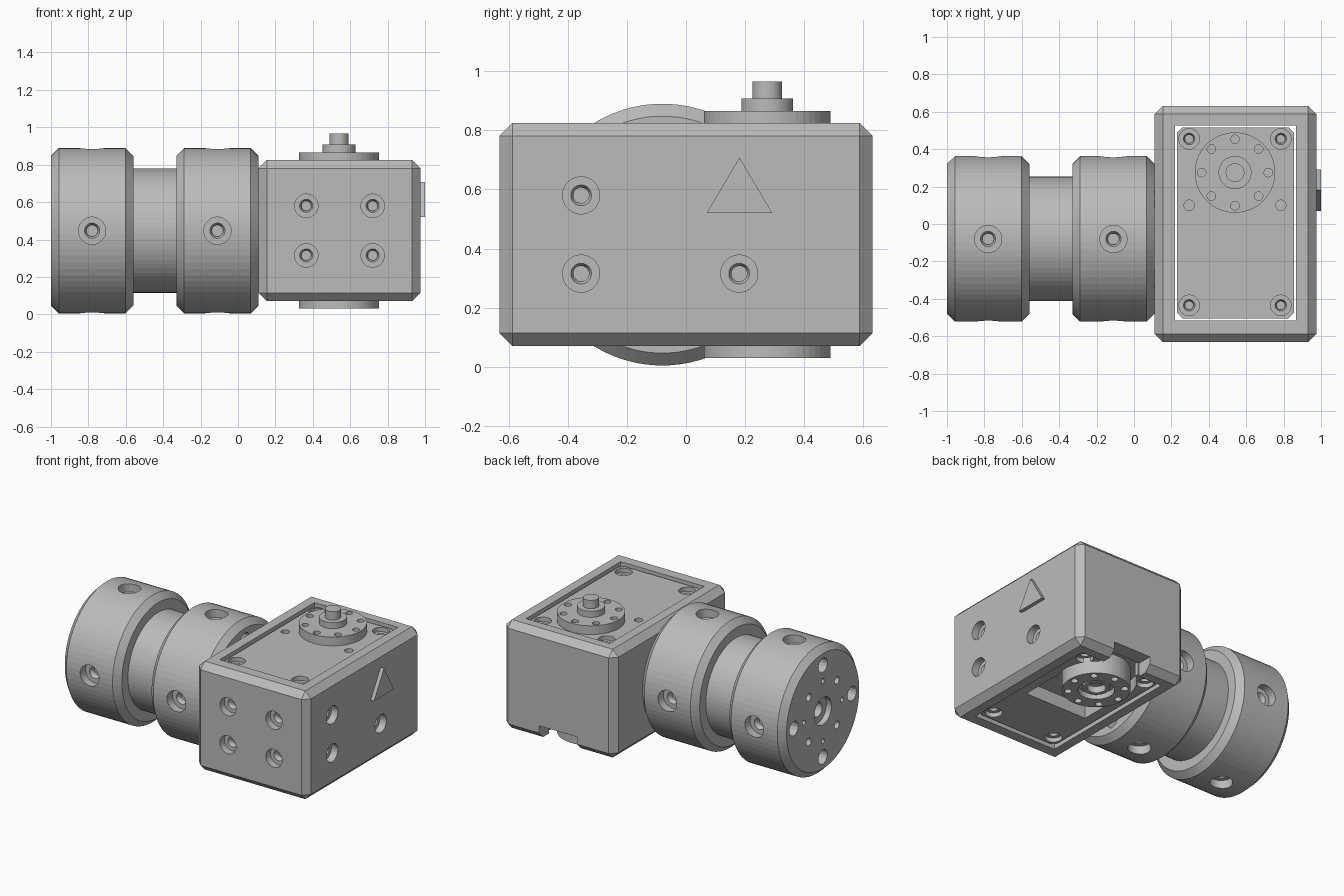
import bpy, bmesh, math
from mathutils import Vector, Matrix

if "Cube" in bpy.data.objects:
    bpy.data.objects.remove(bpy.data.objects["Cube"])

metal = bpy.data.materials.new("machined grey")
metal.use_nodes = True
metal.diffuse_color = (0.5, 0.5, 0.5, 1)
metal.node_tree.nodes["Principled BSDF"].inputs["Base Color"].default_value = (0.5, 0.5, 0.5, 1)


def lathe(bm, profile, origin, axis, segs=32):
    """Closed turned solid; profile is (radius, distance along axis)."""
    mat = Matrix.Translation(origin) @ Vector(axis).to_track_quat('Z', 'Y').to_matrix().to_4x4()
    rings = []
    for r, h in profile:
        angles = [math.tau * (i + 0.5) / segs for i in range(segs)]
        rings.append([bm.verts.new(mat @ Vector((r * math.cos(a), r * math.sin(a), h))) for a in angles])
    for a, b in zip(rings, rings[1:]):
        for i in range(segs):
            j = (i + 1) % segs
            bm.faces.new((a[i], a[j], b[j], b[i]))
    bm.faces.new(rings[0])
    bm.faces.new(rings[-1])


def box(bm, x, y, z):
    size = [b - a for a, b in (x, y, z)]
    mid = [(a + b) / 2 for a, b in (x, y, z)]
    return bmesh.ops.create_cube(bm, size=1, matrix=Matrix.Translation(mid) @ Matrix.Diagonal((*size, 1)))["verts"]


def finish(bm, name):
    bmesh.ops.recalc_face_normals(bm, faces=bm.faces)
    mesh = bpy.data.meshes.new(name)
    bm.to_mesh(mesh)
    bm.free()
    mesh.materials.append(metal)
    obj = bpy.data.objects.new(name, mesh)
    bpy.context.collection.objects.link(obj)
    return obj


def cut(obj, bm):
    """Subtract the solids in bm from obj and bake the result."""
    cutter = finish(bm, "cutter")
    mod = obj.modifiers.new("cut", 'BOOLEAN')
    mod.operation, mod.solver, mod.object = 'DIFFERENCE', 'EXACT', cutter
    bpy.context.view_layer.objects.active = obj
    bpy.ops.object.modifier_apply(modifier=mod.name)
    bpy.data.objects.remove(cutter)


def screw_hole(bm, origin, axis, r=0.063, depth=0.05, lead=0.05):
    """Stepped counterbore, axis pointing into the material."""
    lathe(bm, [(r, -lead), (r, depth), (r * 0.56, depth),
               (r * 0.42, depth + 0.02), (r * 0.42, depth + 0.04)], origin, axis, 24)


def drill(bm, origin, axis, r, depth):
    lathe(bm, [(r, -0.03), (r, depth)], origin, axis, 16)


def polar(radius, count, start=0):
    for i in range(count):
        a = start + math.tau * i / count
        yield radius * math.cos(a), radius * math.sin(a)


CY, CZ = -0.08, 0.447      # spool axis
DX, DY = 0.54, 0.275       # output disc centre

# Spool: two flanges joined by a neck
R, N, C = 0.443, 0.333, 0.042
bm = bmesh.new()
lathe(bm, [(R - C, -1), (R, -1 + C), (R, -0.56 - C), (R - C, -0.56), (N, -0.56),
           (N, -0.33), (R - C, -0.33), (R, -0.33 + C), (R, 0.11 - C), (R - C, 0.11)],
      (0, CY, CZ), (1, 0, 0), 72)
spool = finish(bm, "spool")

# Radial screw holes and end face holes in the spool
bm = bmesh.new()
for x in (-0.78, -0.11):
    for y, z in polar(1, 4):
        screw_hole(bm, (x, CY + y * R, CZ + z * R), (0, -y, -z), r=0.073, depth=0.06)
for x, d in ((-1, 1), (0.11, -1)):
    axis = (d, 0, 0)
    for y, z in polar(0.32, 4):
        drill(bm, (x, CY + y, CZ + z), axis, 0.05, 0.08)
    for y, z in polar(0.21, 4):
        drill(bm, (x, CY + y, CZ + z), axis, 0.017, 0.06)
    for y, z in polar(0.22, 4, math.pi / 4):
        drill(bm, (x, CY + y, CZ + z), axis, 0.026, 0.06)
    lathe(bm, [(0.095, -0.03), (0.095, 0.04), (0.05, 0.04), (0.05, 0.1)], (x, CY, CZ), axis)
cut(spool, bm)

# Chamfered housing, open from top to bottom
bm = bmesh.new()
box(bm, (0.11, 0.975), (-0.632, 0.632), (0.07, 0.825))
bmesh.ops.bevel(bm, geom=bm.edges[:], offset=0.044, segments=1, affect='EDGES')
housing = finish(bm, "housing")
bm = bmesh.new()
box(bm, (0.22, 0.865), (-0.515, 0.527), (-0.1, 1))
cut(housing, bm)

# Housing screw holes
bm = bmesh.new()
for z in (0.315, 0.58):
    for x in (0.365, 0.72):
        screw_hole(bm, (x, -0.632, z), (0, 1, 0))
for y, z in ((-0.355, 0.58), (-0.355, 0.315), (0.18, 0.315)):
    screw_hole(bm, (0.975, y, z), (-1, 0, 0))
cut(housing, bm)

# Cable notch in the back wall
bm = bmesh.new()
box(bm, (0.4, 0.69), (0.48, 0.75), (0, 0.165))
cut(housing, bm)

# Triangular marker on the left side
bm = bmesh.new()
base = bm.faces.new([bm.verts.new((0.97, y, z)) for y, z in ((0.07, 0.52), (0.292, 0.52), (0.181, 0.708))])
top = bmesh.ops.extrude_face_region(bm, geom=[base])["geom"]
bmesh.ops.translate(bm, vec=(0.03, 0, 0), verts=[v for v in top if isinstance(v, bmesh.types.BMVert)])
if not base.is_valid or len(bm.faces) < 5:
    bm.faces.new([v for v in bm.verts if v.co.x < 0.98])
finish(bm, "triangle_marker")

# Actuator body inside the housing
bm = bmesh.new()
box(bm, (0.23, 0.855), (-0.505, 0.517), (0.09, 0.805))
upright = [e for e in bm.edges if abs(e.verts[0].co.z - e.verts[1].co.z) > 0.1]
bmesh.ops.bevel(bm, geom=upright, offset=0.03, segments=1, affect='EDGES')
body = finish(bm, "actuator_body")

# Underside pocket around the lower disc, with a cable channel
bm = bmesh.new()
lathe(bm, [(0.255, 0), (0.255, 0.18)], (DX, DY, 0), (0, 0, 1), 48)
cut(body, bm)
for xs, ys in (((0.4, 0.69), (0.3, 0.6)), ((0.3, 0.78), (-0.12, 0.16))):
    bm = bmesh.new()
    box(bm, xs, ys, (0, 0.18))
    cut(body, bm)

# Body screw holes
bm = bmesh.new()
for x in (0.295, 0.785):
    for y in (-0.435, 0.455):
        screw_hole(bm, (x, y, 0.805), (0, 0, -1), r=0.055, depth=0.03)
        screw_hole(bm, (x, y, 0.09), (0, 0, 1), r=0.055, depth=0.03)
    drill(bm, (x, 0.1, 0.805), (0, 0, -1), 0.028, 0.05)
cut(body, bm)

# Upper output disc with stepped shaft
bm = bmesh.new()
lathe(bm, [(0.215, 0.8), (0.215, 0.866), (0.088, 0.866), (0.088, 0.908),
           (0.05, 0.908), (0.05, 0.966)], (DX, DY, 0), (0, 0, 1), 48)
upper = finish(bm, "upper_disc")

# Lower idler disc with hub recess
bm = bmesh.new()
lathe(bm, [(0.215, 0.19), (0.215, 0.03), (0.115, 0.03), (0.115, 0.07), (0.085, 0.07),
           (0.085, 0.045), (0.06, 0.045), (0.06, 0.09)], (DX, DY, 0), (0, 0, 1), 48)
lower = finish(bm, "lower_disc")

# Bolt circles in both discs
for disc, z, d in ((upper, 0.866, -1), (lower, 0.03, 1)):
    bm = bmesh.new()
    for x, y in polar(0.178, 8):
        drill(bm, (DX + x, DY + y, z), (0, 0, d), 0.023, 0.04)
    cut(disc, bm)
